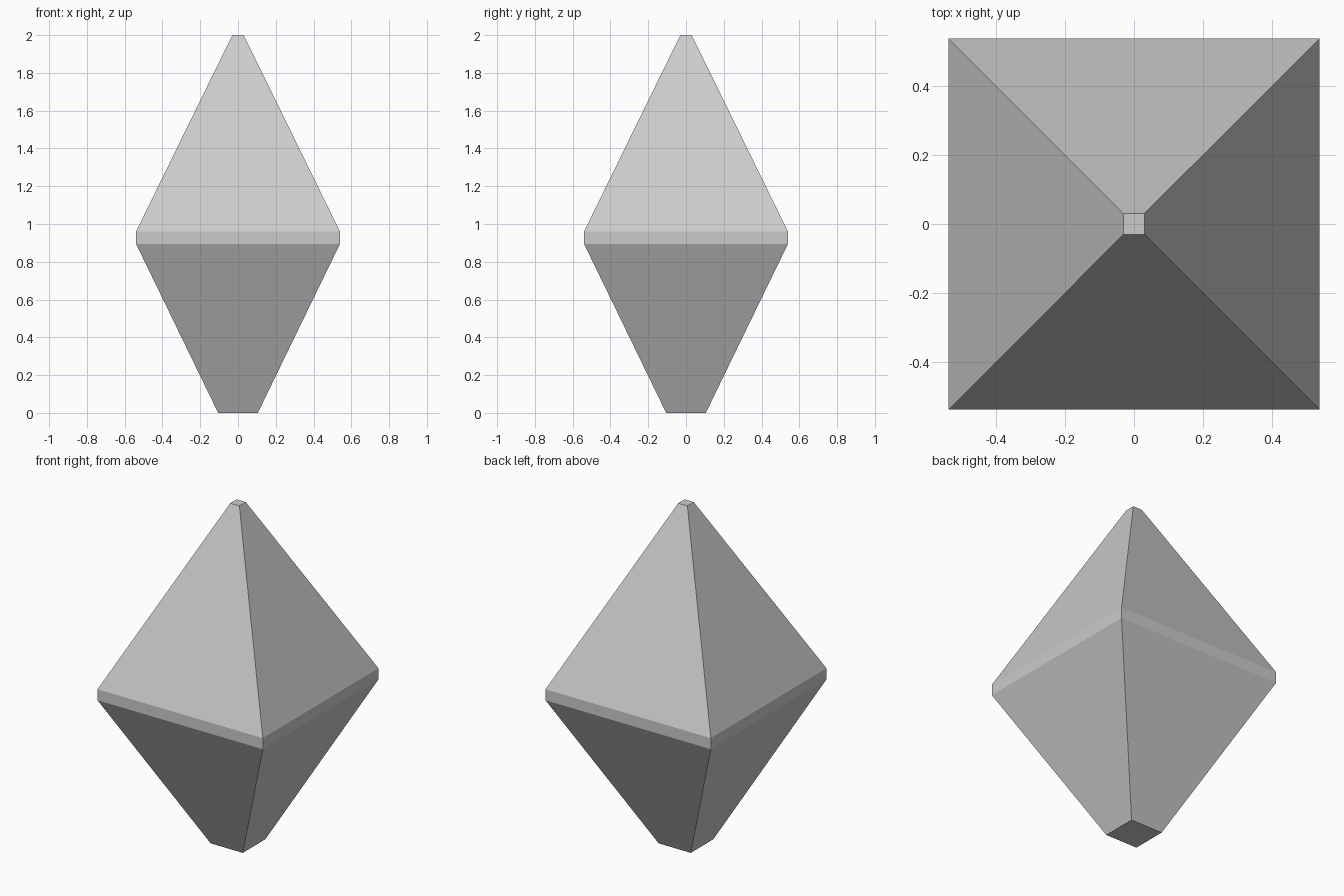
import bpy
import bmesh

cube = bpy.data.objects.get("Cube")
if cube:
    bpy.data.objects.remove(cube, do_unlink=True)

# Plain grey material
grey = bpy.data.materials.new("light_grey")
grey.use_nodes = True
colour = (0.6, 0.6, 0.6, 1.0)
grey.diffuse_color = colour
grey.node_tree.nodes["Principled BSDF"].inputs["Base Color"].default_value = colour

# Square cross-sections from bottom to top: (half width, height)
PROFILE = [(0.105, 0.0), (0.54, 0.895), (0.54, 0.96), (0.03, 2.0)]
CORNERS = [(-1, -1), (1, -1), (1, 1), (-1, 1)]

# Crystal body: stacked square rings joined by flat sides
bm = bmesh.new()
rings = [[bm.verts.new((x * w, y * w, z)) for x, y in CORNERS] for w, z in PROFILE]
for low, high in zip(rings, rings[1:]):
    for i in range(4):
        j = (i + 1) % 4
        bm.faces.new((low[i], low[j], high[j], high[i]))

# Bottom and top caps
bm.faces.new(rings[0][::-1])
bm.faces.new(rings[-1])
bm.normal_update()

mesh = bpy.data.meshes.new("crystal")
bm.to_mesh(mesh)
bm.free()
mesh.materials.append(grey)
crystal = bpy.data.objects.new("crystal", mesh)
bpy.context.collection.objects.link(crystal)
